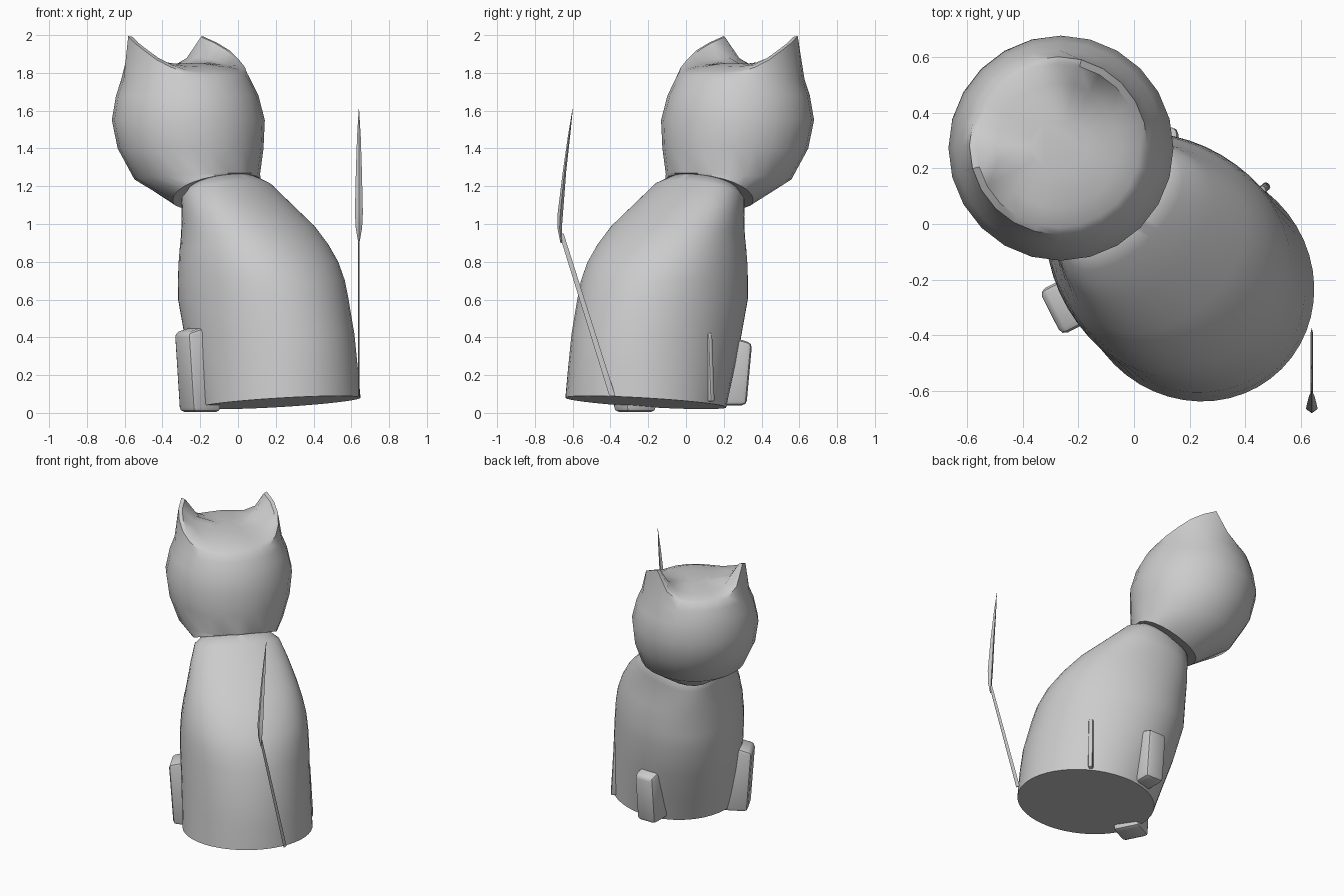
import bpy, bmesh, math
from mathutils import Vector, Matrix

if "Cube" in bpy.data.objects:
    bpy.data.objects.remove(bpy.data.objects["Cube"])

# Single clay colour
clay = bpy.data.materials.new("pale_grey_clay")
clay.use_nodes = True
GREY = (0.6, 0.6, 0.6, 1)
clay.diffuse_color = GREY
clay.node_tree.nodes["Principled BSDF"].inputs["Base Color"].default_value = GREY

R = math.sqrt(0.5)


def place(f, v, z):
    """The cat looks along (-x, +y): f is forward, v is sideways."""
    return Vector((R * (v - f), R * (v + f) + 0.01, z))


def ring(fc, zc, a, b, tilt, n, keel=0):
    """Tilted oval: centre, half depth, half width, rise and narrowing at the front."""
    angles = [2 * math.pi * i / n for i in range(n)]
    return [place(fc + a * math.cos(t), b * math.sin(t) * (1 - keel * math.cos(t)),
                  zc + tilt * math.cos(t)) for t in angles]


def finish(bm, name, angle):
    bmesh.ops.recalc_face_normals(bm, faces=bm.faces)
    mesh = bpy.data.meshes.new(name)
    bm.to_mesh(mesh)
    bm.free()
    mesh.materials.append(clay)
    ob = bpy.data.objects.new(name, mesh)
    bpy.context.collection.objects.link(ob)
    bpy.ops.object.select_all(action="DESELECT")
    ob.select_set(True)
    bpy.context.view_layer.objects.active = ob
    bpy.ops.object.shade_smooth_by_angle(angle=math.radians(angle))


def loft(name, rings, angle=35):
    bm = bmesh.new()
    loops = [[bm.verts.new(p) for p in r] for r in rings]
    n = len(loops[0])
    for lo, hi in zip(loops, loops[1:]):
        for i in range(n):
            j = (i + 1) % n
            bm.faces.new((lo[i], lo[j], hi[j], hi[i]))
    bm.faces.new(loops[0][::-1])
    bm.faces.new(loops[-1])
    finish(bm, name, angle)


# Leaning body, wide at the base, with a keeled chest and a tilted neck
body_rings = [
    (-0.315, 0.055, 0.437, 0.415, -0.035, 0),
    (-0.28, 0.22, 0.46, 0.412, -0.03, 0),
    (-0.235, 0.40, 0.483, 0.41, -0.02, 0.02),
    (-0.18, 0.60, 0.49, 0.41, 0, 0.05),
    (-0.16, 0.70, 0.477, 0.405, 0, 0.08),
    (-0.13, 0.79, 0.452, 0.395, -0.01, 0.12),
    (-0.085, 0.88, 0.413, 0.373, -0.02, 0.18),
    (-0.03, 0.965, 0.363, 0.343, -0.035, 0.25),
    (0.055, 1.07, 0.28, 0.303, -0.05, 0.3),
    (0.125, 1.165, 0.21, 0.262, -0.065, 0.3),
    (0.15, 1.20, 0.15, 0.21, -0.07, 0.25),
]
loft("body", [ring(*r[:5], 48, r[5]) for r in body_rings], 50)

# Head: tapering to the chin below, domed crown above
N = 24
head_rings = [
    (0.19, 1.175, 0.20, 0.262, -0.09, 0.25),
    (0.305, 1.25, 0.33, 0.335, -0.02, 0),
    (0.355, 1.40, 0.385, 0.387, 0, 0),
    (0.372, 1.55, 0.405, 0.405, 0, 0),
    (0.38, 1.68, 0.377, 0.377, 0, 0),
    (0.385, 1.76, 0.345, 0.345, 0.01, 0),
]
# Rim heights from brow to nape; the peak on each side is an ear
rim = [1.81, 1.81, 1.82, 1.87, 1.995, 1.96, 1.92, 1.87, 1.83, 1.80, 1.79, 1.79, 1.79]


def crown_ring(radius, lift, floor):
    """Ring on the crown; lift scales how much of the ears remains."""
    pts = ring(0.385, 0, radius, radius, 0, N)
    for i, p in enumerate(pts):
        p.z = floor + lift * (rim[min(i, N - i)] - 1.8)
    return pts


loft("head", [ring(*r[:5], N, r[5]) for r in head_rings]
     + [crown_ring(0.32, 1, 1.8), crown_ring(0.295, 0.9, 1.815),
        crown_ring(0.225, 0.25, 1.835), crown_ring(0.1, 0, 1.85)], 38)


# Paws and haunch fold: bevelled blocks pressed into the body
def block(name, centre, size, turn, lean, bevel):
    bm = bmesh.new()
    bmesh.ops.create_cube(bm, size=1)
    for v in bm.verts:
        v.co = Vector([c * s for c, s in zip(v.co, size)])
        if v.co.z > 0:
            inner = v.co.x < 0
            v.co.x += lean
            v.co.z += 0.05 * inner
    bm.transform(Matrix.Translation(centre) @ Matrix.Rotation(math.radians(turn), 4, "Z"))
    bmesh.ops.recalc_face_normals(bm, faces=bm.faces)
    bm.normal_update()
    bmesh.ops.bevel(bm, geom=bm.edges[:], offset=bevel, segments=2,
                    profile=0.5, affect="EDGES")
    finish(bm, name, 40)


block("right_paw", (-0.2, -0.27, 0.215), (0.17, 0.18, 0.42), 207, 0.03, 0.025)
block("left_paw", (0.09, 0.235, 0.205), (0.17, 0.14, 0.33), 90, 0.03, 0.025)
block("haunch_fold", (0.44, 0.105, 0.24), (0.12, 0.03, 0.36), 40, -0.02, 0.01)


# Tail: thin stalk bent into a narrow upright leaf
def diamond(y, z, half_x, half_y):
    return [Vector((0.64 + dx * half_x, y + dy * half_y, z))
            for dx, dy in ((1, 0), (0, 1), (-1, 0), (0, -1))]


loft("tail_stalk", [diamond(-0.39, 0.09, 0.004, 0.016),
                    diamond(-0.66, 0.95, 0.004, 0.012)])
loft("tail_leaf", [diamond(-0.66, 0.90, 0.003, 0.005),
                   diamond(-0.669, 0.98, 0.017, 0.012),
                   diamond(-0.665, 1.06, 0.021, 0.014),
                   diamond(-0.643, 1.28, 0.016, 0.009),
                   diamond(-0.62, 1.46, 0.010, 0.006),
                   diamond(-0.60, 1.61, 0.001, 0.001)])
